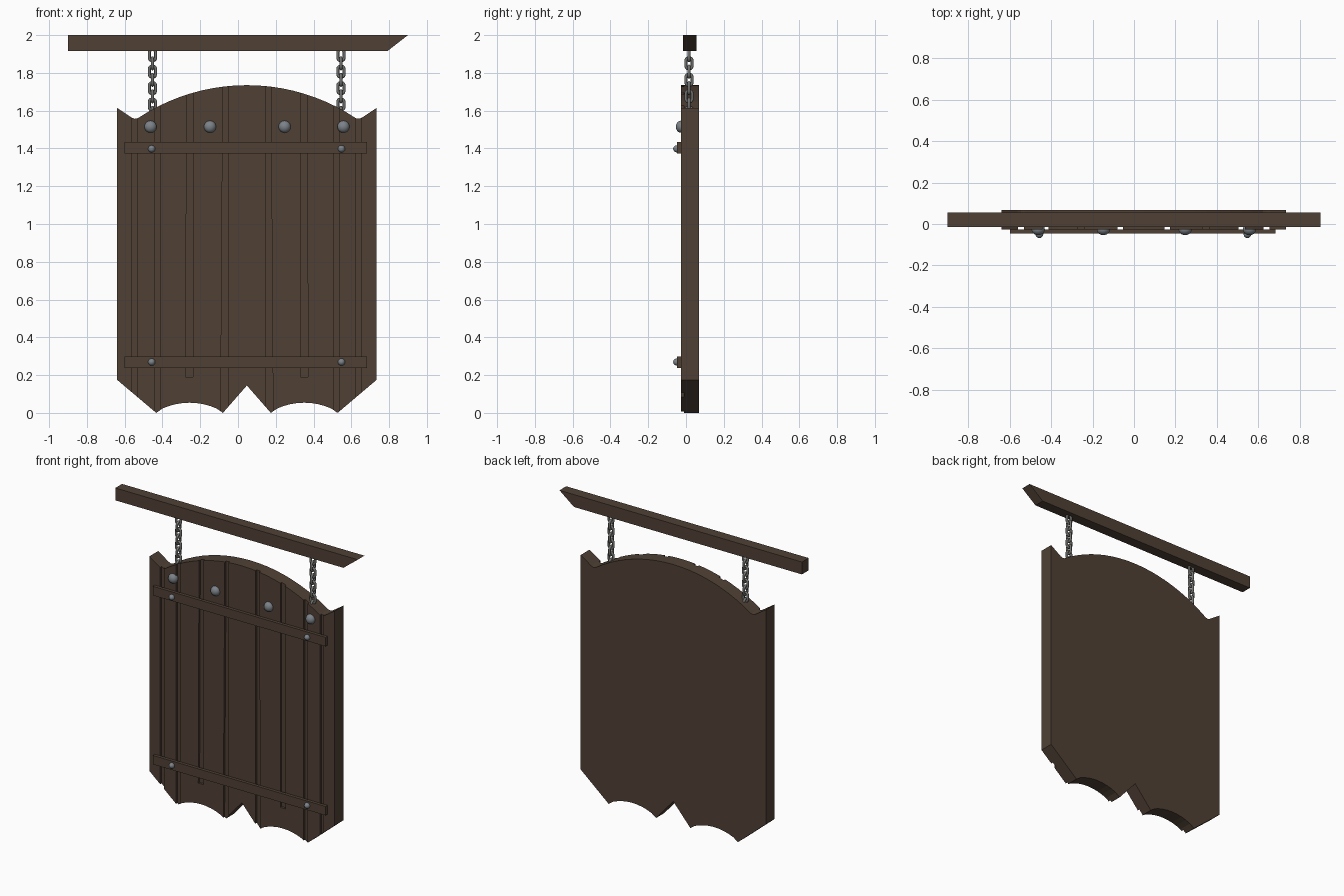
import bpy, bmesh, math
from mathutils import Vector

if "Cube" in bpy.data.objects:
    bpy.data.objects.remove(bpy.data.objects["Cube"])

CX = 0.047               # board centre line
FRONT, BACK = -0.026, 0.068


def material(name, rgb):
    m = bpy.data.materials.new(name)
    m.diffuse_color = (*rgb, 1)
    m.use_nodes = True
    m.node_tree.nodes["Principled BSDF"].inputs["Base Color"].default_value = m.diffuse_color
    return m


WOOD = material("dark brown wood", (0.080, 0.053, 0.036))
STEEL = material("rivet steel", (0.20, 0.225, 0.25))
CHAIN = material("chain iron", (0.17, 0.17, 0.165))


def finish(name, bm, mat, smooth=False):
    bmesh.ops.recalc_face_normals(bm, faces=bm.faces[:])
    me = bpy.data.meshes.new(name)
    bm.to_mesh(me)
    bm.free()
    me.materials.append(mat)
    for p in me.polygons:
        p.use_smooth = smooth
    ob = bpy.data.objects.new(name, me)
    bpy.context.collection.objects.link(ob)
    return ob


def extrude(bm, pts, y0, y1):
    """Prism from an x-z outline between two y depths."""
    a = [bm.verts.new((x, y0, z)) for x, z in pts]
    b = [bm.verts.new((x, y1, z)) for x, z in pts]
    bm.faces.new(a)
    bm.faces.new(b[::-1])
    for i in range(len(pts)):
        j = (i + 1) % len(pts)
        bm.faces.new((a[i], b[i], b[j], a[j]))


def arch(x0, x1, z, rise, n):
    """Points along a circular arch from x0 to x1."""
    h, c = (x1 - x0) / 2, (x0 + x1) / 2
    r = (h * h + rise * rise) / (2 * rise)
    a = math.asin(h / r)
    return [(c + r * math.sin(t), z + rise - r + r * math.cos(t))
            for t in (-a + 2 * a * i / n for i in range(n + 1))]


def mirror(pts):
    return [(2 * CX - x, z) for x, z in pts]


def prism(name, pts, y0, y1):
    bm = bmesh.new()
    extrude(bm, pts, y0, y1)
    return finish(name, bm, WOOD)


# Board outline: scalloped bottom, notched shoulders, arched top
bottom_left = [(-0.64, 0.175)] + arch(-0.433, -0.08, 0.006, 0.048, 10)
shoulder = [(-0.64, 1.615), (-0.562, 1.563), (-0.547, 1.557)]
outline = (bottom_left + [(CX, 0.145)] + mirror(bottom_left)[::-1]
           + mirror(shoulder) + arch(-0.53, 2 * CX + 0.53, 1.56, 0.175, 20)[::-1]
           + shoulder[::-1])
# lowest points rest on the ground
low = min(z for _, z in outline)
outline = [(x, z - low if z == low else z) for x, z in outline]
board = prism("sign_board", outline, FRONT, BACK)

# Plank grooves cut into the front: left edge, right edge (bottom/top), bottom z
bm = bmesh.new()
for bl, tl, r, z0 in ((-0.56, -0.56, -0.532, -0.1), (-0.442, -0.442, -0.412, -0.1),
                      (-0.277, -0.271, -0.238, 0.19), (-0.092, -0.079, -0.053, -0.1)):
    quad = [(bl, z0), (r, z0), (r, 1.9), (tl, 1.9)]
    for q in (quad, mirror(quad)):
        extrude(bm, q, FRONT - 0.05, FRONT + 0.015)
cutter = finish("groove_cutter", bm, WOOD)
cutter.hide_render = True
mod = board.modifiers.new("grooves", 'BOOLEAN')
mod.operation, mod.solver, mod.object = 'DIFFERENCE', 'EXACT', cutter
bpy.context.view_layer.objects.active = board
bpy.ops.object.modifier_apply(modifier=mod.name)
bpy.data.objects.remove(cutter)

# Cross battens
for name, z0, z1 in (("upper_batten", 1.372, 1.433), ("lower_batten", 0.238, 0.298)):
    prism(name, [(-0.60, z0), (0.683, z0), (0.683, z1), (-0.60, z1)], -0.047, FRONT)

# Hanging beam with mitred right end
prism("hanging_beam", [(-0.9, 1.917), (0.793, 1.917), (0.9, 2.0), (-0.9, 2.0)], -0.015, 0.056)


# Domed rivets and bolts
def dome(name, x, y, z, r, depth):
    bm = bmesh.new()
    bmesh.ops.create_uvsphere(bm, u_segments=20, v_segments=12, radius=r)
    for v in bm.verts:
        v.co = Vector((x + v.co.x, y + v.co.y * depth / r, z + v.co.z))
    finish(name, bm, STEEL, True)


for x in (-0.463, -0.148, 0.247, 0.558):
    dome("large_rivet", x, FRONT, 1.515, 0.032, 0.028)
for x in (-0.457, 0.548):
    for z in (1.398, 0.269):
        dome("batten_bolt", x, -0.047, z, 0.019, 0.021)


# Chains of alternating stadium-shaped links
def add_link(bm, centre, sideways, wire=0.008, rad=0.017, straight=0.013):
    rings, n, m = [], 16, 8
    for i in range(n):
        a = 2 * math.pi * (i + 0.5) / n
        shift = math.copysign(straight, math.sin(a))
        ring = []
        for k in range(m):
            b = 2 * math.pi * k / m
            d = rad + wire * math.cos(b)
            u, w, t = d * math.cos(a), d * math.sin(a) + shift, wire * math.sin(b)
            off = (t, u, w) if sideways else (u, t, w)
            ring.append(bm.verts.new(Vector(centre) + Vector(off)))
        rings.append(ring)
    for i in range(n):
        p, q = rings[i], rings[(i + 1) % n]
        for k in range(m):
            bm.faces.new((p[k], p[(k + 1) % m], q[(k + 1) % m], q[k]))


for name, x in (("left_chain", -0.453), ("right_chain", 0.545)):
    bm = bmesh.new()
    for i in range(8):
        add_link(bm, (x, 0.016, 1.894 - 0.0436 * i), i % 2 == 1)
    finish(name, bm, CHAIN, True)
